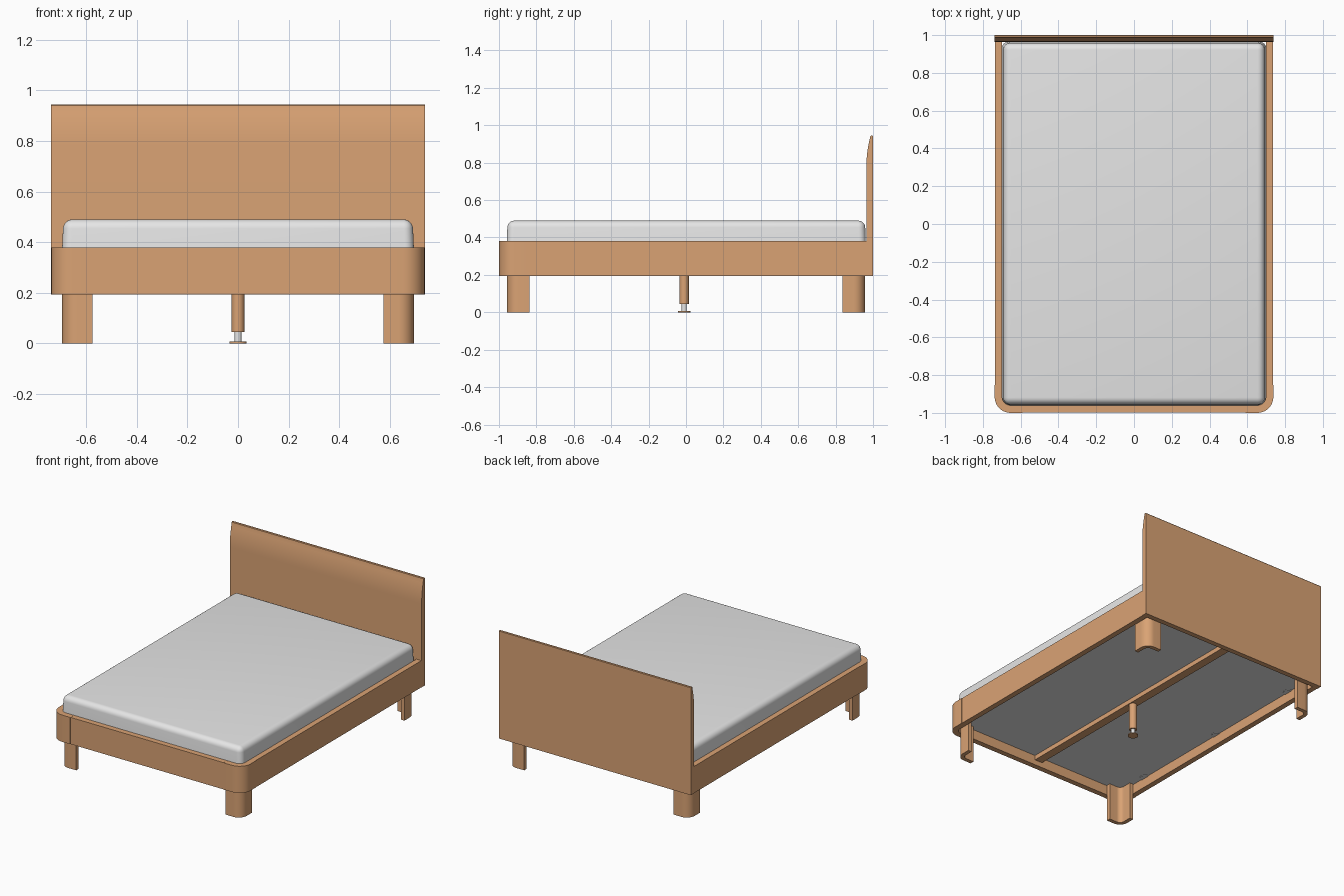
import bpy, bmesh, math
from mathutils import Vector

cube = bpy.data.objects.get("Cube")
if cube:
    bpy.data.objects.remove(cube, do_unlink=True)


def material(name, rgb, rough):
    m = bpy.data.materials.new(name)
    m.use_nodes = True
    m.diffuse_color = (*rgb, 1)
    bsdf = next(n for n in m.node_tree.nodes if n.type == 'BSDF_PRINCIPLED')
    bsdf.inputs["Base Color"].default_value = (*rgb, 1)
    bsdf.inputs["Roughness"].default_value = rough
    return m


wood = material("warm wood", (0.70, 0.365, 0.175), 0.6)
fabric = material("light grey", (0.79, 0.79, 0.79), 0.8)


def finish(name, bm, mat):
    bmesh.ops.recalc_face_normals(bm, faces=bm.faces)
    me = bpy.data.meshes.new(name)
    bm.to_mesh(me)
    bm.free()
    ob = bpy.data.objects.new(name, me)
    bpy.context.collection.objects.link(ob)
    me.materials.append(mat)
    bpy.ops.object.select_all(action='DESELECT')
    ob.select_set(True)
    bpy.context.view_layer.objects.active = ob
    bpy.ops.object.shade_smooth_by_angle(angle=math.radians(35))
    return ob


def extrude(name, points, offset, mat):
    """Prism from a planar outline, pushed along the offset vector."""
    bm = bmesh.new()
    face = bm.faces.new([bm.verts.new(p) for p in points])
    out = bmesh.ops.extrude_face_region(bm, geom=[face])
    moved = [v for v in out["geom"] if isinstance(v, bmesh.types.BMVert)]
    bmesh.ops.translate(bm, verts=moved, vec=Vector(offset))
    return finish(name, bm, mat)


def box_mesh(x, y, z):
    bm = bmesh.new()
    bmesh.ops.create_cube(bm, size=1)
    for v in bm.verts:
        for i, (lo, hi) in enumerate((x, y, z)):
            v.co[i] = lo if v.co[i] < 0 else hi
    return bm


def box(name, x, y, z, mat):
    return finish(name, box_mesh(x, y, z), mat)


def cylinder(name, x, y, z0, z1, radius, mat):
    ring = [(x + radius * math.cos(a), y + radius * math.sin(a), z0)
            for a in (math.tau * i / 32 for i in range(32))]
    return extrude(name, ring, (0, 0, z1 - z0), mat)


def arc(cx, cy, r, n=10):
    """Quarter circle from the +x direction to the +y direction."""
    return [(cx + r * math.cos(math.pi / 2 * i / n),
             cy + r * math.sin(math.pi / 2 * i / n)) for i in range(n + 1)]


def corner(name, ox, oy, length, r, t, z0, z1, sx, sy):
    """L-shaped bent panel whose rounded outer corner sits near (ox, oy)."""
    outer = [(ox, oy - length)] + arc(ox - r, oy - r, r) + [(ox - length, oy)]
    inner = [(ox - t, oy - length)] + arc(ox - r, oy - r, r - t) + [(ox - length, oy - t)]
    pts = [(sx * px, sy * py, z0) for px, py in outer + inner[::-1]]
    return extrude(name, pts, (0, 0, z1 - z0), wood)


W, LOW, TOP, T = 0.738, 0.194, 0.38, 0.04
DECK = 0.262
SEAM = 0.002

# Headboard: flat back, front face curving back towards a rounded top
profile = [(1.0, LOW), (1.0, 0.941), (0.997, 0.945), (0.989, 0.945), (0.985, 0.941)]
profile += [(0.964 + 0.020 * (1 - i / 8) ** 2, 0.933 - 0.158 * i / 8) for i in range(9)]
profile.append((0.964, LOW))
extrude("headboard", [(-W, y, z) for y, z in profile], (2 * W, 0, 0), wood)

# Frame rails, set back a hair from the rounded front corners
box("front_rail", (-0.59, 0.59), (SEAM - 1, T - 1), (LOW, TOP), wood)
for side, s in (("left", 1), ("right", -1)):
    box(side + "_rail", sorted((s * (W - SEAM), s * (W - T))), (-0.853, 0.964), (LOW, TOP), wood)
    corner(side + "_front_corner", W, 1.0, 0.147, 0.085, T, LOW, TOP, s, -1)
    # Bent legs tucked inside the frame
    for end, e in (("front", -1), ("back", 1)):
        corner(f"{side}_{end}_leg", 0.695, 0.957, 0.12, 0.06, 0.028, 0, DECK + 0.01, s, e)
    # Half-round support tabs emerging from each rail
    for i, y in enumerate((-0.72, 0.0, 0.72)):
        cylinder(f"{side}_support_tab_{i + 1}", s * 0.699, y, DECK - 0.004, DECK + 0.002, 0.034, fabric)

# Centre beam with adjustable foot
box("centre_beam", (-0.03, 0.03), (-0.963, 0.966), (0.23, DECK + 0.01), wood)
cylinder("centre_leg", 0, -0.01, 0.045, 0.235, 0.025, wood)
cylinder("centre_leg_rod", 0, -0.01, 0.006, 0.05, 0.014, fabric)
cylinder("centre_leg_foot", 0, -0.01, 0, 0.007, 0.034, wood)

# Mattress: slightly tapered, every edge rounded except around the underside
bm = box_mesh((-0.70, 0.70), (-0.962, 0.965), (DECK, 0.49))
for v in bm.verts:
    if v.co.z > DECK:
        v.co.x -= math.copysign(0.01, v.co.x)
        v.co.y -= math.copysign(0.008, v.co.y)
rounded = [e for e in bm.edges if max(v.co.z for v in e.verts) > DECK]
bmesh.ops.bevel(bm, geom=rounded, offset=0.036, segments=6, profile=0.5, affect='EDGES')
finish("mattress", bm, fabric)
